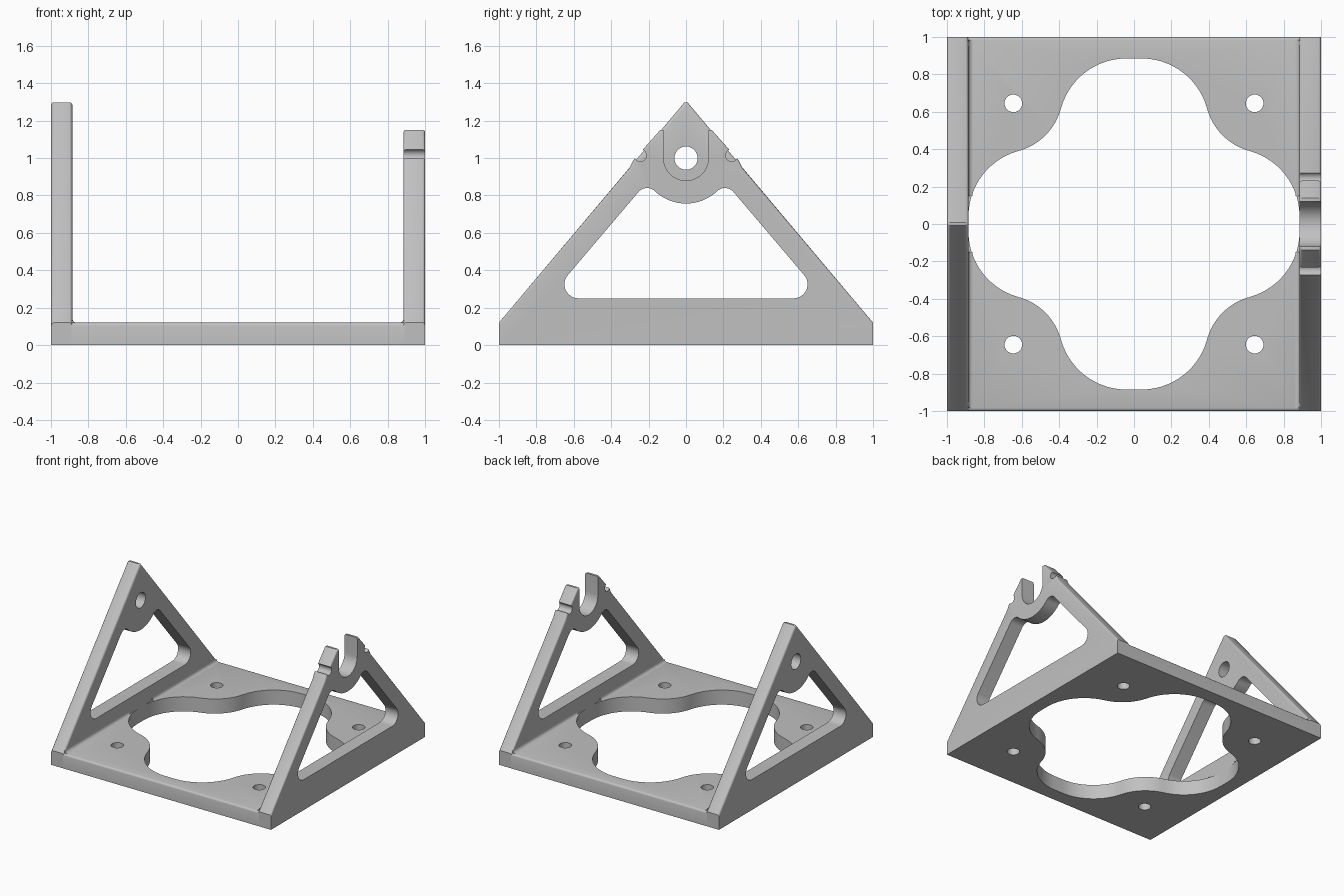
import bpy, bmesh
from math import cos, sin, radians

cube = bpy.data.objects.get("Cube")
if cube:
    bpy.data.objects.remove(cube, do_unlink=True)

grey = bpy.data.materials.new("light_grey")
grey.use_nodes = True
grey.diffuse_color = (0.53, 0.53, 0.53, 1)
grey.node_tree.nodes["Principled BSDF"].inputs["Base Color"].default_value = grey.diffuse_color

OUT, INNER, THICK = 1.0, 0.885, 0.12


def arc(cx, cy, r, a0, a1, n=12):
    angles = [radians(a0 + (a1 - a0) * i / n) for i in range(n + 1)]
    return [(cx + r * cos(a), cy + r * sin(a)) for a in angles]


def circle(cx, cy, r, n=32):
    return arc(cx, cy, r, 0, 360, n)[:-1]


def mirrored(half):
    """Close a half profile across its first axis."""
    return half + [(-u, v) for u, v in reversed(half) if abs(u) > 1e-5]


def prism(name, loop, lo, hi, axis, round_edge=None, size=0.016):
    """Extrude a loop along x, y or z; optionally round edges picked by a rule."""
    place = {"x": lambda u, v, w: (w, u, v),
             "y": lambda u, v, w: (u, w, v),
             "z": lambda u, v, w: (u, v, w)}[axis]
    bm = bmesh.new()
    rings = [[bm.verts.new(place(u, v, w)) for u, v in loop] for w in (lo, hi)]
    for ring in rings:
        bm.faces.new(ring)
    for i in range(len(loop)):
        j = (i + 1) % len(loop)
        bm.faces.new((rings[0][i], rings[0][j], rings[1][j], rings[1][i]))
    bmesh.ops.recalc_face_normals(bm, faces=bm.faces[:])
    if round_edge:
        edges = [e for e in bm.edges if round_edge(e.verts[0].co, e.verts[1].co)]
        bmesh.ops.bevel(bm, geom=edges, offset=size, segments=3, profile=0.5,
                        affect="EDGES", clamp_overlap=False)
    mesh = bpy.data.meshes.new(name)
    bm.to_mesh(mesh)
    bm.free()
    mesh.materials.append(grey)
    ob = bpy.data.objects.new(name, mesh)
    bpy.context.collection.objects.link(ob)
    return ob


def finish(ob, cutters=()):
    """Cut the openings, then smooth the curved faces."""
    bpy.ops.object.select_all(action="DESELECT")
    bpy.context.view_layer.objects.active = ob
    ob.select_set(True)
    for cutter in cutters:
        cutter.hide_render = True
        mod = ob.modifiers.new("opening", "BOOLEAN")
        mod.operation, mod.solver, mod.object = "DIFFERENCE", "EXACT", cutter
        bpy.ops.object.modifier_apply(modifier=mod.name)
        bpy.data.objects.remove(cutter, do_unlink=True)
    bpy.ops.object.shade_smooth_by_angle(angle=radians(35))


# Base plate with rounded front and back top edges
def base_rim(a, b):
    return min(a.z, b.z) > THICK - 0.001 and abs(a.y - b.y) < 0.001


w = INNER + 0.005
base = prism("base_plate", [(-w, -OUT), (w, -OUT), (w, OUT), (-w, OUT)], 0, THICK, "z", base_rim)

# Four-lobed opening: a lobe and half a corner boss, swapped and turned around
octant = arc(0.041, 0.523, 0.362, 90, 15, 14) + arc(0.70, 0.70, 0.32, 195, 225, 8)[1:]
quarter = octant + [(v, u) for u, v in reversed(octant[:-1])]
right_half = quarter + [(u, -v) for u, v in reversed(quarter)]
cuts = [prism("lobe_cutter", mirrored(right_half), -0.1, 0.3, "z")]
for sx in (-1, 1):
    for sy in (-1, 1):
        cuts.append(prism("screw_cutter", circle(sx * 0.645, sy * 0.645, 0.047), -0.1, 0.3, "z"))
finish(base, cuts)

# Small fillets where the walls meet the base
for sx, side in ((-1, "right"), (1, "left")):
    for sy, end in ((-1, "front"), (1, "back")):
        curve = arc(INNER - 0.022, THICK + 0.022, 0.022, -90, 0, 4)
        loop = [(sx * u, v) for u, v in curve + [(INNER + 0.003, THICK - 0.003)]]
        finish(prism(f"{side}_{end}_fillet", loop, *sorted((sy * 0.15, sy * 0.985)), "y"))


# Triangular side walls
def wall_rim(a, b):
    return min(a.z, b.z) > THICK - 0.001 and abs(a.x - b.x) < 0.001


def window_cutter(lo, hi):
    half = (arc(0.575, 0.325, 0.075, -90, 40.4) + arc(0.208, 0.78, 0.06, 40.4, 133.4)
            + arc(0, 1, 0.243, -46.6, -90))
    return prism("window_cutter", mirrored(half), lo, hi, "x")


foot = [(OUT, 0), (OUT, THICK)]

# Right wall: full peak with a round bearing hole
right_wall = prism("right_wall", mirrored(foot + [(0.008, 1.298)]), -OUT, -INNER, "x", wall_rim)
finish(right_wall, [window_cutter(-1.2, -0.7),
                    prism("hole_cutter", circle(0, 1, 0.062), -1.2, -0.7, "x")])

# Left wall: open cradle slot with a clip notch on each slope
top = [(0.30, 0.95), (0.28, 0.99), (0.138, 1.15)]
left_wall = prism("left_wall", mirrored(foot + top), INNER, OUT, "x", wall_rim, 0.012)
slot = [(0.12, 1.5)] + arc(0, 1, 0.12, 0, -90)
cuts = [window_cutter(0.7, 1.2), prism("slot_cutter", mirrored(slot), 0.7, 1.2, "x")]
for s in (-1, 1):
    cuts.append(prism("notch_cutter", circle(s * 0.245, 1.015, 0.033, 20), 0.7, 1.2, "x"))
finish(left_wall, cuts)
